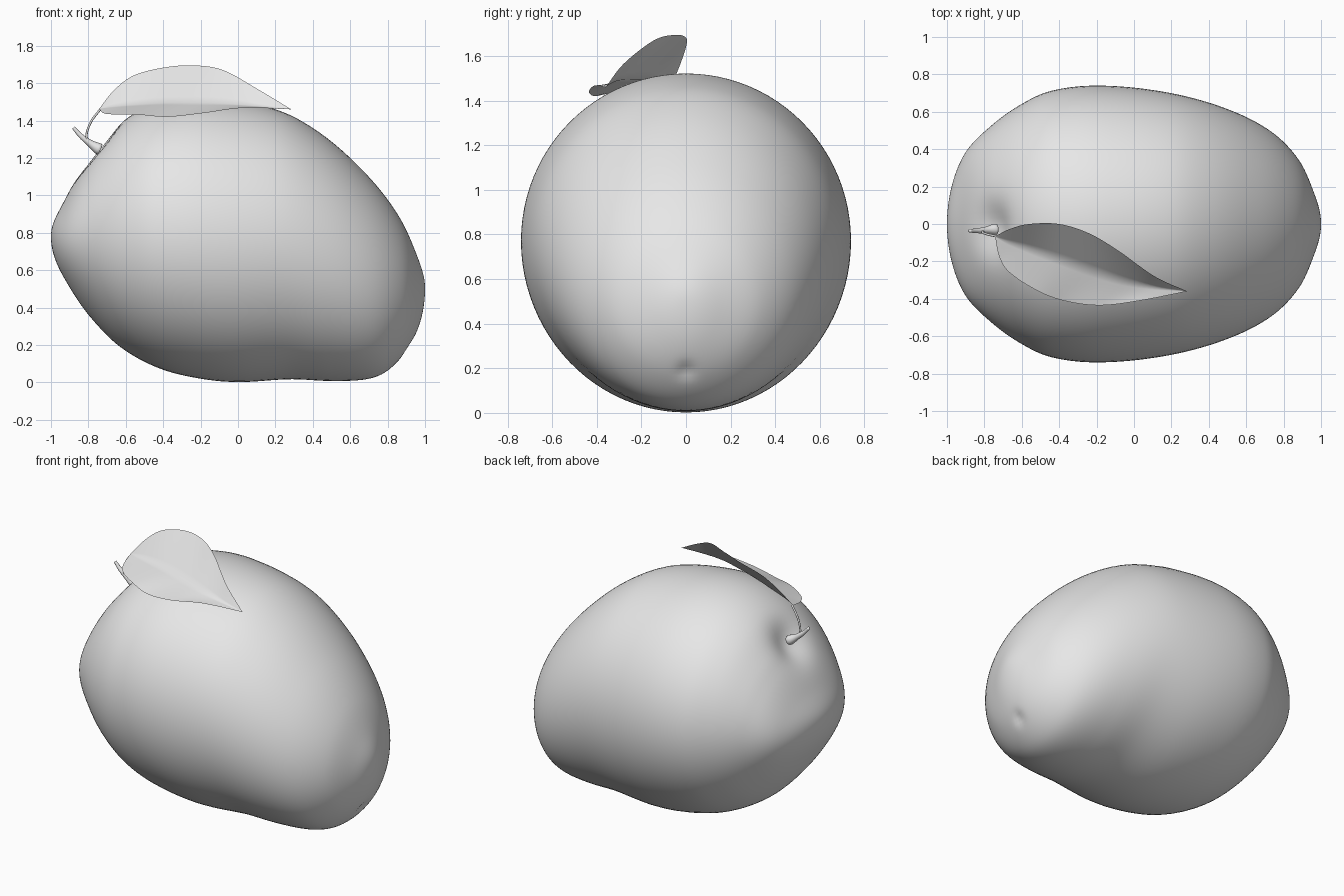
import bpy, bmesh, math
from mathutils import Vector

if "Cube" in bpy.data.objects:
    bpy.data.objects.remove(bpy.data.objects["Cube"])

skin = bpy.data.materials.new("light grey")
skin.diffuse_color = (0.8, 0.8, 0.8, 1)
skin.use_nodes = True
skin.node_tree.nodes["Principled BSDF"].inputs["Base Color"].default_value = skin.diffuse_color


def interp(pts, x):
    """Smooth (Hermite) interpolation through sorted (x, value) points."""
    n = len(pts)
    slope = lambda i: (pts[min(i + 1, n - 1)][1] - pts[max(i - 1, 0)][1]) / \
                      (pts[min(i + 1, n - 1)][0] - pts[max(i - 1, 0)][0])
    i = max(0, min(n - 2, sum(p[0] <= x for p in pts) - 1))
    (x0, a), (x1, b) = pts[i], pts[i + 1]
    h = x1 - x0
    t = (x - x0) / h
    return ((2*t**3 - 3*t*t + 1) * a + (t**3 - 2*t*t + t) * h * slope(i)
            + (3*t*t - 2*t**3) * b + (t**3 - t*t) * h * slope(i + 1))


def finish(name, bm):
    bmesh.ops.recalc_face_normals(bm, faces=bm.faces)
    for f in bm.faces:
        f.smooth = True
    me = bpy.data.meshes.new(name)
    bm.to_mesh(me)
    bm.free()
    me.materials.append(skin)
    ob = bpy.data.objects.new(name, me)
    bpy.context.collection.objects.link(ob)
    return ob


def bridge(bm, a, b, closed=True):
    n = len(a)
    for i in range(n if closed else n - 1):
        j = (i + 1) % n
        bm.faces.new((a[i], a[j], b[j], b[i]))


# Fruit: elliptical slices along x between the top, bottom and side outlines
top = [(-1, .78), (-.94, .95), (-.82, 1.17), (-.755, 1.26), (-.6, 1.41), (-.4, 1.50), (-.15, 1.52),
       (.2, 1.46), (.43, 1.34), (.68, 1.12), (.865, .88), (.96, .67), (1, .5)]
bottom = [(-1, .78), (-.925, .55), (-.79, .35), (-.63, .19), (-.42, .075), (-.2, .02), (0, .002),
          (.28, .017), (.49, .008), (.68, .016), (.785, .053), (.89, .155), (.97, .31), (1, .5)]
side = [(-1, 0), (-.92, .35), (-.77, .52), (-.61, .636), (-.45, .71), (-.2, .74), (.14, .71),
        (.457, .63), (.725, .5), (.885, .337), (.965, .16), (1, 0)]
to_angle = lambda pts: [(math.acos(-x), v) for x, v in pts]
top, bottom, side = map(to_angle, (top, bottom, side))

STEPS, SIDES = 96, 96
dimples = [(Vector((-.76, -.02, 1.24)), .06, .13), (Vector((.92, 0, .18)), .015, .04)]
centre = Vector((0, 0, .7))
bm = bmesh.new()
rings = []
for k in range(1, STEPS):
    t = math.pi * k / STEPS
    hi, lo, w = interp(top, t), interp(bottom, t), interp(side, t)
    ring = []
    for s in range(SIDES):
        a = 2 * math.pi * s / SIDES
        p = Vector((-math.cos(t), w * math.cos(a), (hi + lo) / 2 + (hi - lo) / 2 * math.sin(a)))
        for c, depth, r in dimples:
            p += (centre - p).normalized() * depth * math.exp(-((p - c).length / r) ** 2)
        ring.append(bm.verts.new(p))
    rings.append(ring)
for a, b in zip(rings, rings[1:]):
    bridge(bm, a, b)
for ring, pole in ((rings[0], (-1, 0, .78)), (rings[-1], (1, 0, .5))):
    v = bm.verts.new(pole)
    for i in range(SIDES):
        bm.faces.new((ring[i], ring[(i + 1) % SIDES], v))
finish("fruit", bm)


# Stem and leaf stalk: tapered round tubes along a path of (x, y, z, radius)
def tube(name, path, sides=16, per=6):
    bm = bmesh.new()
    rails = [[(i, p[c]) for i, p in enumerate(path)] for c in range(4)]
    n = (len(path) - 1) * per
    pts = [[interp(r, i / per) for r in rails] for i in range(n + 1)]
    rings = []
    for i, p in enumerate(pts):
        d = Vector(pts[min(i + 1, n)][:3]) - Vector(pts[max(i - 1, 0)][:3])
        u = d.cross(Vector((0, 1, 0))).normalized()
        v = d.cross(u).normalized()
        rings.append([bm.verts.new(Vector(p[:3]) + p[3] * (u * math.cos(a) + v * math.sin(a)))
                      for a in (2 * math.pi * s / sides for s in range(sides))])
    for a, b in zip(rings, rings[1:]):
        bridge(bm, a, b)
    bm.faces.new(rings[0])
    bm.faces.new(rings[-1])
    finish(name, bm)


tube("stem", [(-.735, -.03, 1.245, .028), (-.75, -.03, 1.252, .03), (-.79, -.033, 1.278, .019),
              (-.84, -.036, 1.318, .013), (-.88, -.036, 1.362, .009)])
tube("leaf_stalk", [(-.80, -.037, 1.285, .008), (-.81, -.045, 1.325, .006), (-.785, -.055, 1.395, .006),
                    (-.735, -.066, 1.462, .006)])

# Leaf: a folded sheet spanning back edge, midrib and front edge
back = [(-.742, -.066, 1.463), (-.665, -.027, 1.56), (-.56, 0, 1.64), (-.4, 0, 1.683), (-.24, -.05, 1.695),
        (-.08, -.145, 1.67), (.11, -.28, 1.565), (.285, -.36, 1.46)]
rib = [(-.742, -.068, 1.463), (-.67, -.095, 1.475), (-.56, -.13, 1.485), (-.4, -.185, 1.495),
       (-.22, -.25, 1.495), (-.05, -.305, 1.49), (.12, -.34, 1.475), (.285, -.36, 1.46)]
front = [(-.742, -.07, 1.463), (-.72, -.175, 1.44), (-.665, -.26, 1.433), (-.52, -.355, 1.43),
         (-.375, -.41, 1.42), (-.185, -.435, 1.44), (.03, -.41, 1.468), (.285, -.36, 1.46)]


def rail(pts, t):
    return Vector([interp([(i, p[c]) for i, p in enumerate(pts)], t) for c in range(3)])


bm = bmesh.new()
rows = []
for k in range(43):
    t = k / 6
    b, m, f = rail(back, t), rail(rib, t), rail(front, t)
    row = [b.lerp(m, s / 6) for s in range(6)] + [m.lerp(f, s / 6) for s in range(7)]
    rows.append([bm.verts.new(p) for p in row])
for a, b in zip(rows, rows[1:]):
    bridge(bm, a, b, closed=False)
bmesh.ops.remove_doubles(bm, verts=bm.verts, dist=.0005)
finish("leaf", bm)
